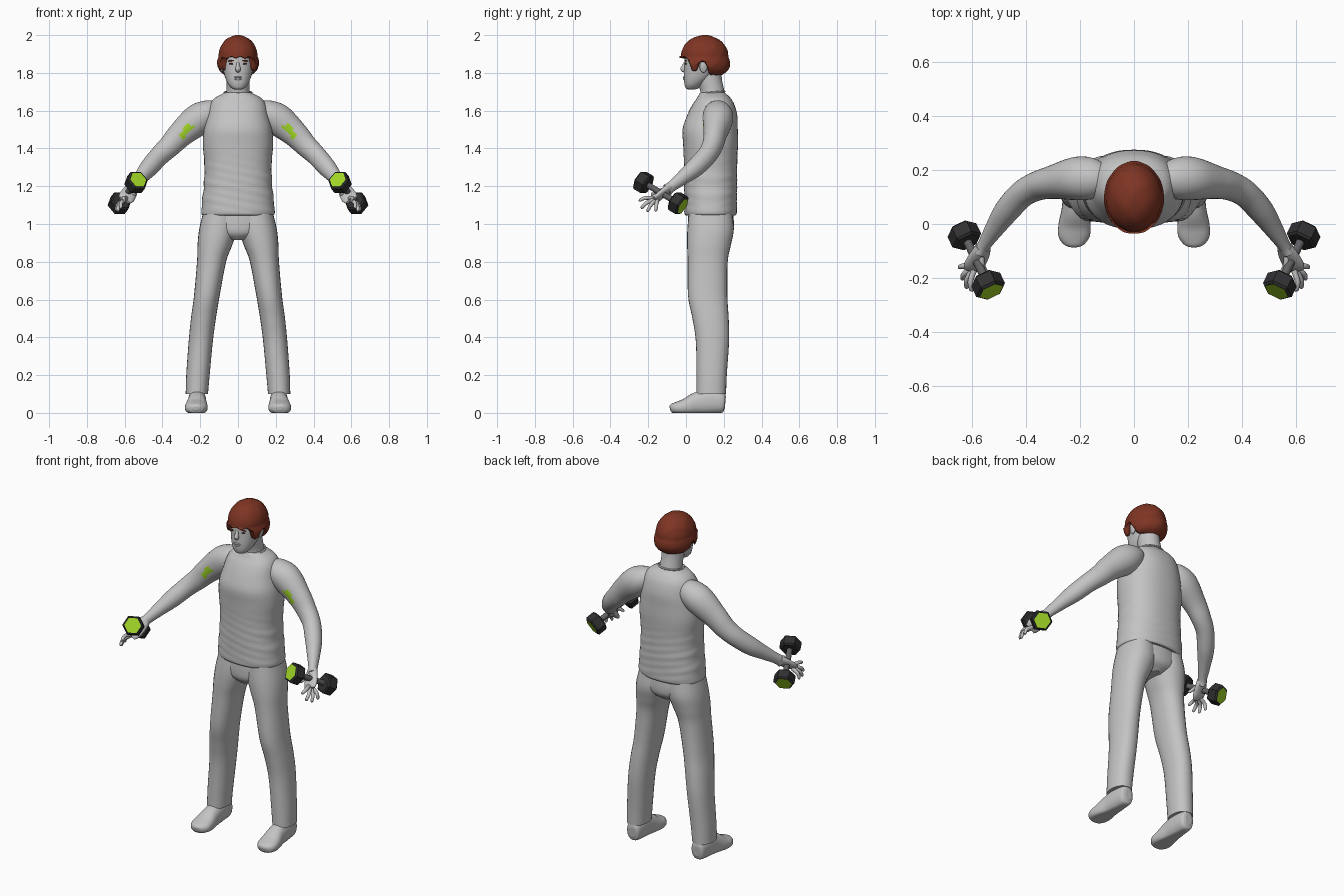
import bpy, bmesh, math
from mathutils import Vector, Matrix

cube = bpy.data.objects.get("Cube")
if cube:
    bpy.data.objects.remove(cube)


def material(name, rgb):
    m = bpy.data.materials.new(name)
    m.diffuse_color = (*rgb, 1)
    m.use_nodes = True
    m.node_tree.nodes["Principled BSDF"].inputs["Base Color"].default_value = (*rgb, 1)
    return m


GREY = material("plain_grey", (0.55, 0.55, 0.55))
HAIR = material("auburn_hair", (0.21, 0.035, 0.017))
DARK = material("dark_eyes", (0.05, 0.015, 0.01))
BLACK = material("black_rubber", (0.03, 0.03, 0.032))
STEEL = material("dull_steel", (0.12, 0.12, 0.125))
LIME = material("lime_green", (0.36, 0.68, 0.02))


def finish(name, bm, mats, mirror=False, smooth=True):
    bmesh.ops.recalc_face_normals(bm, faces=bm.faces)
    me = bpy.data.meshes.new(name)
    for f in bm.faces:
        f.smooth = smooth and len(f.verts) < 5
    bm.to_mesh(me)
    bm.free()
    for m in mats:
        me.materials.append(m)
    ob = bpy.data.objects.new(name, me)
    bpy.context.collection.objects.link(ob)
    if mirror:
        mod = ob.modifiers.new("mirror", "MIRROR")
        mod.use_mirror_merge = False
    return ob


def spline(rings, steps):
    """Catmull-Rom interpolation of tuples."""
    rows = [Vector(r) for r in rings]
    rows = [2 * rows[0] - rows[1]] + rows + [2 * rows[-1] - rows[-2]]
    out = []
    for a, b, c, d in zip(rows, rows[1:], rows[2:], rows[3:]):
        for i in range(steps):
            t = i / steps
            out.append(0.5 * (2 * b + (c - a) * t + (2 * a - 5 * b + 4 * c - d) * t * t
                              + (3 * b - a - 3 * c + d) * t ** 3))
    return out + [rows[-2]]


def loft(rings, level=False, power=2.0, steps=5, sides=28, ref=(0, 0, 1), warp=None):
    """Skin through rings of (x, y, z, radius across, radius deep)."""
    bm = bmesh.new()
    rows = spline(rings, steps)
    cen = [Vector(r[:3]) for r in rows]
    loops = []
    for i, r in enumerate(rows):
        u, v = Vector((1, 0, 0)), Vector((0, 1, 0))
        if not level:
            t = (cen[min(i + 1, len(cen) - 1)] - cen[max(i - 1, 0)]).normalized()
            u = t.cross(Vector(ref)).normalized()
            v = u.cross(t)
        loop = []
        for k in range(sides):
            c, s = math.cos(math.tau * k / sides), math.sin(math.tau * k / sides)
            c = math.copysign(abs(c) ** (2 / power), c)
            s = math.copysign(abs(s) ** (2 / power), s)
            p = cen[i] + u * c * r[3] + v * s * r[4]
            loop.append(bm.verts.new(warp(p) if warp else p))
        loops.append(loop)
    for a, b in zip(loops, loops[1:]):
        for k in range(sides):
            j = (k + 1) % sides
            bm.faces.new((a[k], a[j], b[j], b[k]))
    bm.faces.new(loops[0])
    bm.faces.new(loops[-1])
    return bm


def blob(name, loc, size, mat, mirror=False, tilt=0.0):
    bm = bmesh.new()
    m = Matrix.Translation(loc) @ Matrix.Rotation(tilt, 4, "Y") @ Matrix.Diagonal((*size, 1))
    bmesh.ops.create_uvsphere(bm, u_segments=16, v_segments=10, radius=1, matrix=m)
    return finish(name, bm, [mat], mirror)


# Sleeveless top with soft folds around the waist
def folds(p):
    amount = 0.004 * max(0, 1 - abs(p.z - 1.2) / 0.2)
    wave = math.sin(p.z * 70 + p.x * 14) * amount
    return Vector((p.x * (1 + wave * 3), p.y + math.copysign(wave, p.y - 0.13), p.z))


top = [(0, .13, 1.045, .185, .13), (0, .13, 1.06, .194, .138), (0, .13, 1.12, .19, .138),
       (0, .13, 1.22, .18, .138), (0, .13, 1.32, .178, .14), (0, .13, 1.42, .186, .145),
       (0, .128, 1.5, .18, .146), (0, .138, 1.57, .163, .134), (0, .145, 1.63, .148, .112),
       (0, .147, 1.665, .125, .09), (0, .142, 1.688, .085, .072), (0, .14, 1.697, .07, .062)]
finish("sleeveless_top", loft(top, True, 2.3, 8, 48, warp=folds), [GREY])

# Trousers: pelvis and two legs
hips = [(0, .13, 1.09, .17, .115), (0, .132, 1.0, .19, .122), (0, .13, .95, .15, .115), (0, .125, .915, .05, .08)]
finish("trouser_seat", loft(hips, True), [GREY])
leg = [(.095, .13, 1.06, .09, .115), (.105, .13, .97, .101, .123), (.122, .122, .89, .092, .116),
       (.14, .115, .8, .077, .106), (.165, .115, .62, .068, .104), (.183, .13, .5, .066, .096),
       (.197, .14, .38, .064, .088), (.212, .136, .2, .062, .08), (.218, .134, .1, .059, .078)]
finish("trouser_leg", loft(leg, True, 2.2), [GREY], True)

# Shoes with flat soles
shoe = [(.215, .208, .055, .02, .03), (.215, .195, .056, .04, .055), (.216, .13, .06, .047, .065),
        (.217, .06, .05, .05, .06), (.22, 0, .032, .059, .045), (.222, -.045, .026, .058, .034),
        (.222, -.075, .024, .038, .024), (.222, -.085, .022, .012, .01)]
finish("shoe", loft(shoe, power=2.3, warp=lambda p: Vector((p.x, p.y, max(p.z, 0)))), [GREY], True)

# Arms with a small coloured patch on the inner upper arm
arm = [(.10, .165, 1.6, .05, .05), (.155, .168, 1.585, .076, .072), (.215, .168, 1.55, .08, .084),
       (.30, .155, 1.478, .062, .07), (.36, .14, 1.415, .054, .06), (.415, .11, 1.362, .05, .054),
       (.47, .05, 1.3, .047, .05), (.515, -.015, 1.247, .036, .038), (.553, -.075, 1.2, .025, .029),
       (.568, -.1, 1.18, .024, .033)]
bm = loft(arm, steps=8, sides=36)
along = Vector((.66, -.08, -.74))
for f in bm.faces:
    d = f.calc_center_median() - Vector((.272, .088, 1.493))
    reach = d.dot(along)
    if abs(reach) < .042 and (d - along * reach).length < .02:
        f.material_index = 1
finish("arm", bm, [GREY, LIME], True)

# Hands: palm, four fingers and a thumb
palm = [(.558, -.085, 1.195, .024, .03), (.572, -.115, 1.17, .02, .04), (.59, -.15, 1.14, .017, .043),
        (.6, -.17, 1.125, .01, .034)]
finish("palm", loft(palm, sides=20, ref=(.9, .1, .5)), [GREY], True)
base = Vector((.59, -.15, 1.14))
tips = [(.602, -.25, 1.125), (.622, -.238, 1.085), (.638, -.205, 1.068), (.648, -.16, 1.07), (.545, -.185, 1.155)]
for i, tip in enumerate(tips):
    tip = Vector(tip)
    root = base.lerp(tip, .22) if i < 4 else Vector((.565, -.11, 1.18))
    mid = root.lerp(tip, .55) + Vector((.008, 0, .008))
    rings = [(*root, .011, .012), (*mid, .01, .01), (*root.lerp(tip, .93), .008, .008), (*tip, .002, .002)]
    finish("thumb" if i == 4 else "finger", loft(rings, sides=12, steps=4), [GREY], True)

# Hexagonal dumbbells
ends = [Vector((.54, -.225, 1.22)), Vector((.628, -.042, 1.11))]
axis = (ends[1] - ends[0]).normalized()


def rod(center, direction, radius, length, sides):
    bm = bmesh.new()
    m = Matrix.Translation(center) @ direction.to_track_quat("Z", "X").to_matrix().to_4x4()
    bmesh.ops.create_cone(bm, cap_ends=True, segments=sides, radius1=radius, radius2=radius,
                          depth=length, matrix=m)
    return bm


finish("dumbbell_handle", rod((ends[0] + ends[1]) / 2, axis, .016, .2, 16), [STEEL], True)
for center, out in zip(ends, (-axis, axis)):
    bm = rod(center, out, .059, .064, 6)
    bm.normal_update()
    caps = [f for f in bm.faces if abs(f.normal.dot(axis)) > .9]
    rim = {e for f in caps for e in f.edges}
    bmesh.ops.bevel(bm, geom=list(rim), offset=.008, segments=1, affect="EDGES")
    bm.normal_update()
    face = max(bm.faces, key=lambda f: f.normal.dot(out))
    bmesh.ops.inset_region(bm, faces=[face], thickness=.003)
    face.material_index = 1
    finish("dumbbell_head", bm, [BLACK, LIME], True, False)

# Neck and head
neck = [(0, .145, 1.62, .075, .07), (0, .14, 1.7, .062, .064), (0, .125, 1.76, .06, .066), (0, .12, 1.82, .06, .066)]
finish("neck", loft(neck, True), [GREY])
head = [(0, .03, 1.712, .015, .016), (0, .032, 1.718, .032, .032), (0, .042, 1.74, .052, .05),
        (0, .062, 1.775, .068, .073), (0, .082, 1.82, .08, .092), (0, .092, 1.87, .087, .1),
        (0, .097, 1.92, .087, .102), (0, .1, 1.96, .067, .08), (0, .1, 1.98, .03, .04)]
finish("head", loft(head, True, 2.2), [GREY])
nose = [(0, -.002, 1.86, .007, .006), (0, -.01, 1.84, .009, .011), (0, -.016, 1.822, .014, .014),
        (0, -.012, 1.808, .011, .011), (0, -.008, 1.803, .004, .004)]
finish("nose", loft(nose, True, sides=16), [GREY])
blob("upper_lip", (0, -.01, 1.777), (.022, .007, .005), GREY)
blob("lower_lip", (0, -.008, 1.767), (.018, .007, .006), GREY)
blob("ear", (.088, .093, 1.832), (.009, .021, .032), GREY, True, .15)
blob("eye", (.034, -.001, 1.848), (.014, .005, .005), DARK, True)
blob("eyebrow", (.036, -.002, 1.865), (.019, .006, .004), HAIR, True, .12)

# Short hair: a rounded cap trimmed to a hairline that varies from front to back
bm = bmesh.new()
bmesh.ops.create_uvsphere(bm, u_segments=56, v_segments=48, radius=1)
hairline = [(-.05, 1.885), (.012, 1.88), (.03, 1.815), (.058, 1.815), (.072, 1.862),
            (.105, 1.855), (.125, 1.79), (.3, 1.765)]
for v in bm.verts:
    n = v.co.copy()
    spread = 1 + .4 * max(0, -n.z)
    lump = 1 + .012 * math.sin(n.x * 9 + n.z * 5) * math.cos(n.y * 8 - n.z * 4)
    p = Vector((n.x * .104 * spread, n.y * .126 * spread, n.z * .115)) * lump
    p += Vector((0, .098, 1.885))
    for (y0, z0), (y1, z1) in zip(hairline, hairline[1:]):
        if y0 <= p.y < y1:
            edge = z0 + (z1 - z0) * (p.y - y0) / (y1 - y0)
            p.z = max(p.z, edge + .005 * math.sin(p.x * 130))
    v.co = p
finish("hair", bm, [HAIR])

# Collar piping
ring = [(.072 * math.cos(a), .14 + .064 * math.sin(a), 1.696 + .006 * math.sin(a), .005, .005)
        for a in (math.tau * k / 16 for k in range(17))]
finish("collar", loft(ring, sides=8, steps=3), [GREY])
